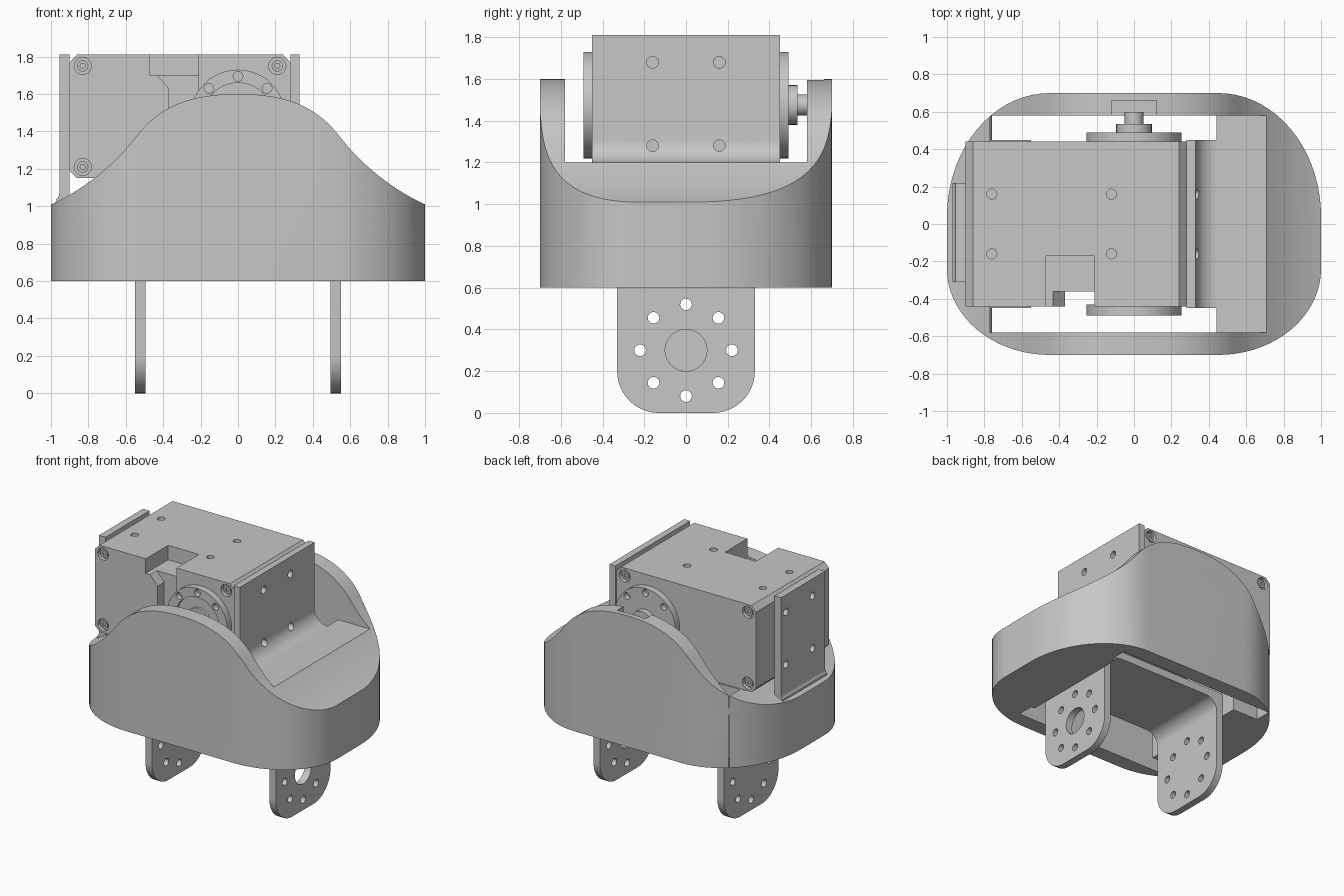
import bpy, bmesh
from math import sin, cos, pi, radians
from mathutils import Vector
from mathutils.geometry import interpolate_bezier

if "Cube" in bpy.data.objects:
    bpy.data.objects.remove(bpy.data.objects["Cube"])

grey = bpy.data.materials.new("plain grey")
grey.use_nodes = True
GREY = (0.57, 0.57, 0.57, 1)
grey.diffuse_color = GREY
grey.node_tree.nodes["Principled BSDF"].inputs["Base Color"].default_value = GREY


def arc(u, v, ru, rv, start, end, n=12):
    """Points on an elliptical arc, angles in degrees."""
    angles = [radians(start + (end - start) * i / n) for i in range(n + 1)]
    return [(u + ru * cos(a), v + rv * sin(a)) for a in angles]


def prism(axis, pts, a, b):
    return (axis, pts, a, b)


def box(x0, x1, y0, y1, z0, z1):
    return prism("z", [(x0, y0), (x1, y0), (x1, y1), (x0, y1)], z0, z1)


def rod(axis, u, v, r, a, b, n=32):
    return prism(axis, arc(u, v, r, r, 0, 360, n)[:-1], a, b)


PLACE = {"x": lambda u, v, w: (w, u, v),
         "y": lambda u, v, w: (u, w, v),
         "z": lambda u, v, w: (u, v, w)}


def solid(name, *parts):
    """One object made of extruded profiles."""
    bm = bmesh.new()
    for axis, pts, a, b in parts:
        low, high = [[bm.verts.new(PLACE[axis](u, v, w)) for u, v in pts] for w in (a, b)]
        bm.faces.new(low)
        bm.faces.new(high)
        for i in range(len(pts)):
            j = (i + 1) % len(pts)
            bm.faces.new((low[i], low[j], high[j], high[i]))
    bmesh.ops.recalc_face_normals(bm, faces=bm.faces)
    mesh = bpy.data.meshes.new(name)
    bm.to_mesh(mesh)
    bm.free()
    mesh.materials.append(grey)
    obj = bpy.data.objects.new(name, mesh)
    bpy.context.collection.objects.link(obj)
    return obj


def carve(obj, *parts, operation="DIFFERENCE"):
    """Apply a boolean with a temporary cutter."""
    cutter = solid("cutter", *parts)
    cutter.hide_render = True
    mod = obj.modifiers.new("carve", "BOOLEAN")
    mod.operation, mod.solver, mod.object = operation, "EXACT", cutter
    bpy.context.view_layer.objects.active = obj
    bpy.ops.object.modifier_apply(modifier=mod.name)
    bpy.data.objects.remove(cutter)


# Shell: footprint with fuller front corners, trimmed by a bell-shaped outline
footprint = []
for sx, cy, ry, start in ((1, 0.04, 0.66, 0), (-1, 0.04, 0.66, 90),
                          (-1, -0.24, 0.46, 180), (1, -0.24, 0.46, 270)):
    footprint += arc(0.45 * sx, cy, 0.55, ry, start, start + 90, 18)
shell = solid("shell", prism("z", footprint, 0.6, 1.75))

bell = [(0, 1.6), (0.25, 1.6), (0.42, 1.54), (0.55, 1.365)]
skirt = [(0.55, 1.365), (0.66, 1.22), (0.84, 1.08), (1, 1.01)]
half = []
for curve in (bell, skirt):
    half += [(p.x, p.y) for p in interpolate_bezier(*[Vector(p) for p in curve], 15)][1:]
outline = [(-1.05, 0.5), (1.05, 0.5), (1.05, 0.98)] + half[::-1] + [(0, 1.6)]
outline += [(-x, z) for x, z in half] + [(-1.05, 0.98)]
carve(shell, prism("y", outline, -1, 1), operation="INTERSECT")

# Shell ledge, servo seat, central opening, side slots and rear shaft slot
carve(shell, box(-1.1, 1.1, -0.58, 0.58, 1.2, 1.9))
carve(shell, box(-1.1, 0.44, -0.58, 0.58, 1.15, 1.3))
carve(shell, box(-0.55, 0.44, -0.5, 0.5, 0.5, 1.3))
carve(shell, box(0.4, 0.55, -0.45, 0.45, 0.5, 0.78))
for s in (-1, 1):
    y0, y1 = sorted((0.45 * s, 0.58 * s))
    carve(shell, box(-0.77, 0.44, y0, y1, 0.5, 1.3))
    carve(shell, box(0.4, 0.58, y0, y1, 0.5, 0.78))
carve(shell, box(-0.12, 0.12, 0.5, 0.66, 1.37, 1.9))

# Rounded corner bosses at the low end, trimmed flush with the shell
for side, label in ((-1, "front"), (1, "rear")):
    boss = solid(label + "_corner_boss", rod("y", -0.825, 1.03, 0.065, side * 0.45, side * 0.6))
    carve(boss, prism("z", footprint, 0.5, 1.5), operation="INTERSECT")

# Servo body with chamfered corners
X0, X1, Z0, Z1, C = -0.9, 0.28, 1.15, 1.81, 0.04
face = [(X0 + C, Z0), (X1 - C, Z0), (X1, Z0 + C), (X1, Z1 - C),
        (X1 - C, Z1), (X0 + C, Z1), (X0, Z1 - C), (X0, Z0 + C)]
servo = solid("servo_body", prism("y", face, -0.44, 0.44))
carve(servo, box(-0.47, -0.21, -0.6, -0.17, 1.7, 1.9))
carve(servo, prism("y", [(-0.45, 1.72), (-0.37, 1.63), (-0.37, 1.1),
                         (-0.21, 1.1), (-0.21, 1.72)], -0.6, -0.36))

# Servo fasteners: top holes and recessed corner screws
corners = [(x, z) for x in (-0.83, 0.21) for z in (1.21, 1.75)]
carve(servo, *[rod("z", x, y, 0.027, 1.75, 1.9, 16) for x in (-0.76, -0.12) for y in (-0.16, 0.16)])
carve(servo, *[rod("y", x, z, 0.046, s * 0.41, s * 0.5, 20) for x, z in corners for s in (-1, 1)])
screws = solid("corner_screws", *[rod("y", x, z, 0.03, s * 0.4, s * 0.43, 16)
                                  for x, z in corners for s in (-1, 1)])
carve(screws, *[rod("y", x, z, 0.015, s * 0.42, s * 0.5, 6) for x, z in corners for s in (-1, 1)])

# Output discs on both faces, with a ring of eight holes
HUB = 1.475
for s, label in ((-1, "front"), (1, "rear")):
    disc = solid(label + "_output_disc", rod("y", 0, HUB, 0.255, s * 0.43, s * 0.49, 48))
    ring = [(0.22 * cos(k * pi / 4), HUB + 0.22 * sin(k * pi / 4)) for k in range(8)]
    carve(disc, *[rod("y", x, z, 0.026, s * 0.45, s * 0.6, 16) for x, z in ring])
    if s < 0:
        carve(disc, rod("y", 0, HUB, 0.185, -0.465, -0.6, 40))
        solid("front_hub", rod("y", 0, HUB, 0.1, -0.45, -0.485))
solid("rear_hub", rod("y", 0, HUB, 0.095, 0.48, 0.535))
solid("rear_shaft", rod("y", 0, HUB, 0.05, 0.53, 0.6))

# Upper bracket: two upright plates with filleted feet and a floor
holes = [(y, z) for y in (-0.16, 0.16) for z in (1.28, 1.68)]
high_foot = [(0.28, 1.08), (0.28, 1.81), (0.33, 1.81)]
high_foot += arc(0.44, 1.31, 0.11, 0.11, 180, 270) + [(0.44, 1.08)]
high_plate = solid("upper_bracket_high_plate", prism("y", high_foot, -0.45, 0.45))
low_foot = [(-0.9, 0.95), (-0.9, 1.81), (-0.955, 1.81)]
low_foot += arc(-0.97, 1.08, 0.015, 0.04, 0, -90, 6) + [(-0.97, 0.95)]
low_plate = solid("upper_bracket_low_plate", prism("y", low_foot, -0.31, 0.22))
carve(high_plate, *[rod("x", y, z, 0.028, 0.25, 0.31, 16) for y, z in holes])
carve(high_plate, *[rod("x", y, z, 0.028, 0.3, 0.36, 16) for y, z in holes])
carve(low_plate, *[rod("x", y, z, 0.028, -1, -0.8, 16) for y, z in holes])
solid("upper_bracket_floor", box(-0.6, 0.4, -0.31, 0.31, 1.08, 1.14))

# Lower bracket: floor, two rounded legs with bolt circles, inner fillets
leg = [(-0.33, 0.76)] + arc(-0.13, 0.2, 0.2, 0.2, 180, 270)
leg += arc(0.13, 0.2, 0.2, 0.2, 270, 360) + [(0.33, 0.76)]
bolts = [(0.22 * cos(k * pi / 4), 0.3 + 0.22 * sin(k * pi / 4)) for k in range(8)]
solid("lower_bracket_floor", box(-0.55, 0.55, -0.33, 0.33, 0.72, 0.78))
for s, label in ((-1, "low"), (1, "high")):
    plate = solid(label + "_end_leg", prism("x", leg, s * 0.495, s * 0.55))
    carve(plate, *[rod("x", y, z, 0.028, s * 0.4, s * 0.6, 16) for y, z in bolts])
    if s > 0:
        carve(plate, rod("x", 0, 0.3, 0.1, 0.4, 0.6, 40))
    fillet = arc(0.395, 0.62, 0.1, 0.1, 0, 90) + [(0.5, 0.73)]
    solid(label + "_end_leg_fillet", prism("y", [(s * x, z) for x, z in fillet], -0.33, 0.33))

# Smooth curved walls, keep crisp edges
for obj in bpy.context.scene.objects:
    if obj.type == "MESH" and grey.name in obj.data.materials:
        bpy.ops.object.select_all(action="DESELECT")
        obj.select_set(True)
        bpy.context.view_layer.objects.active = obj
        bpy.ops.object.shade_smooth_by_angle(angle=radians(30))
